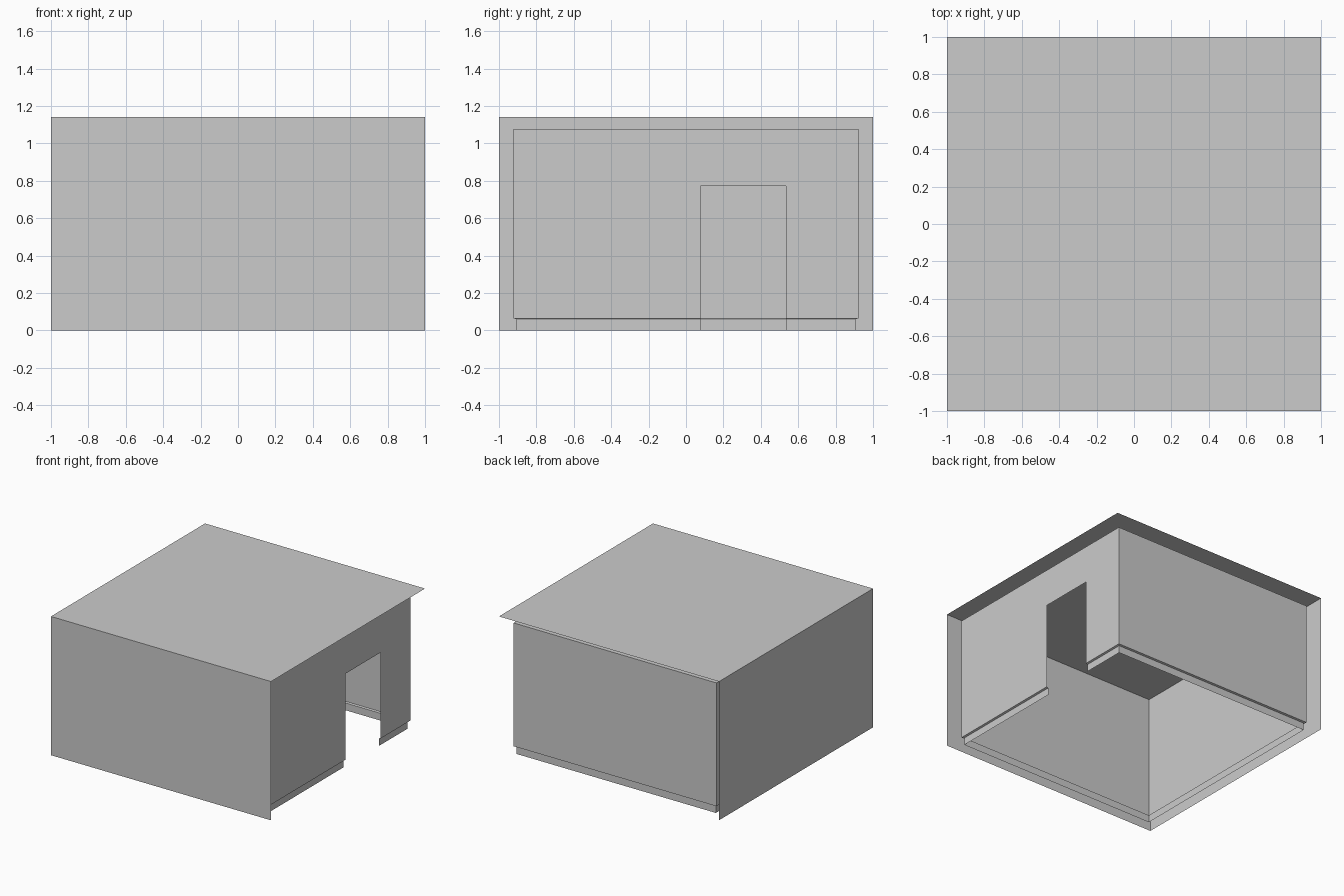
import bpy, bmesh, math

if "Cube" in bpy.data.objects:
    bpy.data.objects.remove(bpy.data.objects["Cube"])

TOP = 1.14                  # roof height
WALL, CEIL = 0.922, 1.078   # inner room half width and ceiling height
SKIRT = 0.907               # skirting board face
DOOR0, DOOR1, DOOR_TOP = 0.077, 0.535, 0.772


def finish(name, bm):
    mesh = bpy.data.meshes.new(name)
    bm.to_mesh(mesh)
    bm.free()
    obj = bpy.data.objects.new(name, mesh)
    bpy.context.collection.objects.link(obj)
    return obj


def panel(name, corners):
    bm = bmesh.new()
    bm.faces.new([bm.verts.new(c) for c in corners])
    return finish(name, bm)


# Outer shell: single-sheet front, left side and roof
panel("front_outer_wall", [(-1, -1, 0), (1, -1, 0), (1, -1, TOP), (-1, -1, TOP)])
panel("left_outer_wall", [(-1, 1, 0), (-1, -1, 0), (-1, -1, TOP), (-1, 1, TOP)])
panel("roof", [(-1, -1, TOP), (1, -1, TOP), (1, 1, TOP), (-1, 1, TOP)])

# Inner room: rings stacked up the wall profile, with the doorway left out
profile = [(SKIRT, 0), (SKIRT, 0.06), (WALL, 0.065), (WALL, DOOR_TOP), (WALL, CEIL)]
bm = bmesh.new()
rings = []
for r, z in profile:
    plan = [(r, -r), (r, DOOR0), (r, DOOR1), (r, r), (-r, r), (-r, -r)]
    rings.append([bm.verts.new((x, y, z)) for x, y in plan])
n = len(rings[0])
for level, (low, high) in enumerate(zip(rings, rings[1:])):
    for i in range(n):
        if i == 1 and level < 3:      # doorway column
            continue
        j = (i + 1) % n
        bm.faces.new([low[j], low[i], high[i], high[j]])

# Ceiling, facing into the room
bm.faces.new(list(reversed(rings[-1])))

# Merge coplanar pieces into clean flat walls
bmesh.ops.dissolve_limit(bm, angle_limit=math.radians(1),
                         verts=bm.verts[:], edges=bm.edges[:])
finish("inner_room", bm)
